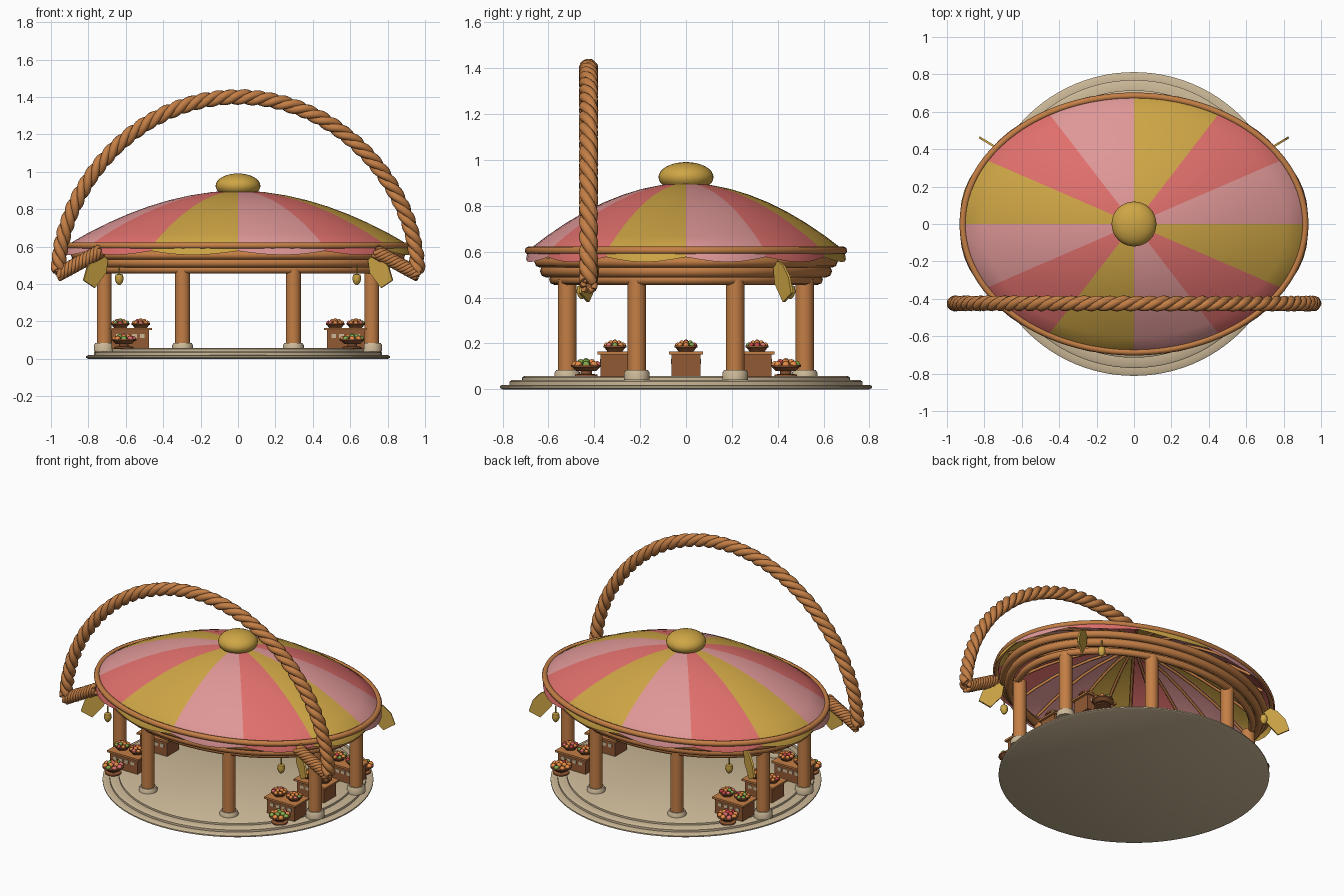
import bpy, bmesh, math, random
from mathutils import Vector, Matrix

if "Cube" in bpy.data.objects:
    bpy.data.objects.remove(bpy.data.objects["Cube"])

random.seed(4)
PI = math.pi


def mat(name, r, g, b):
    m = bpy.data.materials.new(name)
    m.diffuse_color = (r, g, b, 1)
    m.use_nodes = True
    m.node_tree.nodes["Principled BSDF"].inputs["Base Color"].default_value = m.diffuse_color
    return m


WOOD = mat("honey_wood", .55, .21, .06)
BROWN = mat("dark_wood", .29, .10, .035)
STONE = mat("pale_stone", .60, .48, .31)
GOLD = mat("gold", .62, .38, .06)
PINK = mat("pale_pink", .74, .31, .31)
CORAL = mat("coral", .74, .16, .15)
ORANGE = mat("orange_fruit", .80, .26, .06)
GREEN = mat("green_fruit", .22, .40, .07)
RED = mat("red_fruit", .60, .06, .07)


def finish(name, bm, mats, smooth=True):
    me = bpy.data.meshes.new(name)
    bmesh.ops.recalc_face_normals(bm, faces=bm.faces)
    bm.to_mesh(me)
    bm.free()
    for m in mats:
        me.materials.append(m)
    ob = bpy.data.objects.new(name, me)
    bpy.context.collection.objects.link(ob)
    if smooth:
        bpy.context.view_layer.objects.active = ob
        ob.select_set(True)
        bpy.ops.object.shade_smooth_by_angle(angle=math.radians(40))
        ob.select_set(False)
    return ob


def lathe(name, profile, m, loc=(0, 0, 0), n=32):
    """Surface of revolution from (radius, z) points, closed with end caps."""
    bm = bmesh.new()
    rings = [[bm.verts.new((loc[0] + r * math.cos(2 * PI * i / n),
                            loc[1] + r * math.sin(2 * PI * i / n), loc[2] + z))
              for i in range(n)] for r, z in profile]
    for a, b in zip(rings, rings[1:]):
        for i in range(n):
            bm.faces.new((a[i], a[(i + 1) % n], b[(i + 1) % n], b[i]))
    bm.faces.new(rings[0])
    bm.faces.new(rings[-1])
    return finish(name, bm, [m])


def tube(name, paths, radius, m, closed=False, res=2):
    """Round bars along one or more point paths, turned into a mesh."""
    cu = bpy.data.curves.new(name, 'CURVE')
    cu.dimensions = '3D'
    cu.bevel_depth = radius
    cu.bevel_resolution = res
    cu.use_fill_caps = True
    for pts in paths:
        sp = cu.splines.new('POLY')
        sp.points.add(len(pts) - 1)
        for p, q in zip(sp.points, pts):
            p.co = (*q, 1)
        sp.use_cyclic_u = closed
        sp.use_smooth = True
    cu.materials.append(m)
    ob = bpy.data.objects.new(name, cu)
    bpy.context.collection.objects.link(ob)
    bpy.context.view_layer.objects.active = ob
    ob.select_set(True)
    bpy.ops.object.convert(target='MESH')
    ob.select_set(False)


def boxes(name, items, m):
    bm = bmesh.new()
    for c, s in items:
        bmesh.ops.create_cube(bm, size=1, matrix=Matrix.Translation(c) @ Matrix.Diagonal((*s, 1)))
    return finish(name, bm, [m], False)


def ellipse(a, b, z, n=96):
    return [(a * math.cos(2 * PI * i / n), b * math.sin(2 * PI * i / n), z) for i in range(n)]


# stepped round base
lathe("stone_base", [(.80, 0), (.812, .006), (.812, .014), (.80, .02), (.77, .02), (.77, .034),
                     (.76, .04), (.715, .04), (.715, .052), (.705, .058)], STONE, n=96)

# eight columns with stone feet
for k in range(8):
    t = PI / 8 + k * PI / 4
    p = (.774 * math.cos(t), .56 * math.sin(t), 0)
    lathe("column", [(.04, .08), (.04, .48)], WOOD, p, 24)
    lathe("column_foot", [(.056, .04), (.056, .072), (.048, .085)], STONE, p, 24)

# stacked oval ring beams and the roof rim
for z, a, b, r in ((.478, .79, .575, .022), (.515, .835, .61, .027), (.555, .87, .637, .024)):
    tube("ring_beam", [ellipse(a, b, z)], r, WOOD, True)
tube("roof_rim", [ellipse(.915, .685, .605)], .018, WOOD, True)

# domed canopy of twelve coloured gores, with a scalloped hem
A, B, PER = .92, .69, 6
N = 12 * PER


def roof_pt(f, t, dz=0):
    return (A * f * math.cos(t), B * f * math.sin(t), .605 + .295 * (1 - f ** 1.9) + dz)


bm = bmesh.new()
rows = [[bm.verts.new(roof_pt(f, 2 * PI * i / N)) for i in range(N)]
        for f in (.04, .15, .28, .4, .52, .64, .76, .88, 1)]
for out, top, drop in ((.012, .59, .004), (.02, .577, .022)):
    row = []
    for i in range(N):
        t = 2 * PI * i / N
        s = abs(math.sin(6 * t))
        f = 1 + out * (.4 + .6 * s)
        row.append(bm.verts.new((A * f * math.cos(t), B * f * math.sin(t), top - drop * s)))
    rows.append(row)
for a, b in zip(rows, rows[1:]):
    for i in range(N):
        j = (i + 1) % N
        bm.faces.new((a[i], b[i], b[j], a[j])).material_index = (i // PER) % 3
finish("canopy", bm, [PINK, CORAL, GOLD])

# rafters under the canopy
tube("rafters", [[roof_pt(f, k * PI / 12, -.02) for f in (.06, .2, .35, .5, .65, .8, .95)]
                 for k in range(24)], .009, WOOD, res=1)

# roof knob
bm = bmesh.new()
bmesh.ops.create_uvsphere(bm, u_segments=32, v_segments=16, radius=1,
                          matrix=Matrix.Translation((0, 0, .925)) @ Matrix.Diagonal((.12, .12, .066, 1)))
finish("roof_knob", bm, [GOLD])


# twisted rope: strands wound round a path lying in an upright plane
def rope(name, path, turns, strands, offset, radius):
    out = []
    n = len(path) - 1
    for s in range(strands):
        pts = []
        for i, p in enumerate(path):
            d = (path[min(i + 1, n)] - path[max(i - 1, 0)]).normalized()
            side = d.cross(Vector((0, 1, 0))).normalized()
            a = 2 * PI * (turns * i / n + s / strands)
            pts.append(p + offset * (math.cos(a) * side + math.sin(a) * Vector((0, 1, 0))))
        out.append(pts)
    tube(name, out, radius, WOOD)


HY = -.425
arch = []
for i in range(241):
    t = PI * i / 240
    arch.append(Vector((.96 * math.cos(t), HY, .47 + .93 * math.sin(t) ** 1.1)))
rope("handle", arch, 14, 3, .02, .0225)
for s in (-1, 1):
    a, b = Vector((s * .965, HY, .45)), Vector((s * .735, HY, .575))
    rope("handle_tie", [a.lerp(b, i / 40) for i in range(41)], 2, 6, .026, .0135)

# four hanging leaves at the corners
LEAF = ((.70, .53), (.73, .56), (.77, .54), (.81, .49), (.83, .42), (.77, .38), (.71, .46))
for sx in (-1, 1):
    for sy in (-1, 1):
        bm = bmesh.new()
        f = bm.faces.new([bm.verts.new((sx * x, sy * (.38 + (x - .70) * .6), z)) for x, z in LEAF])
        ext = bmesh.ops.extrude_face_region(bm, geom=[f])
        bmesh.ops.translate(bm, verts=[v for v in ext['geom'] if isinstance(v, bmesh.types.BMVert)],
                            vec=(-sx * .006, sy * .01, 0))
        finish("corner_leaf", bm, [GOLD], False)
        # small lantern under the beams
        lathe("lantern", [(.004, .50), (.004, .455), (.02, .45), (.024, .425), (.016, .405), (.006, .395)],
              GOLD, (sx * .635, sy * .455, 0), 10)


# fruit basket: tray with a mound of fruit
def basket(x, y, z, r):
    lathe("basket", [(r * .65, z), (r * .9, z + .016), (r, z + .018), (r, z + .026), (r * .8, z + .026)],
          BROWN, (x, y, 0), 16)
    bm = bmesh.new()
    spots = [(0, 0, .04)] + [(r * .36 * math.cos(k * PI / 2), r * .36 * math.sin(k * PI / 2), .036)
                             for k in range(4)]
    spots += [(r * .72 * math.cos(k * PI / 4), r * .72 * math.sin(k * PI / 4), .027) for k in range(8)]
    for dx, dy, dz in spots:
        old = set(bm.faces)
        bmesh.ops.create_icosphere(bm, subdivisions=2, radius=r * .25,
                                   matrix=Matrix.Translation((x + dx, y + dy, z + dz)))
        c = random.choice((0, 0, 0, 1, 2, 3))
        for f in bm.faces:
            if f not in old:
                f.material_index = c
    finish("fruit", bm, [ORANGE, GREEN, RED, CORAL])


# three market stalls on each side
bodies, tops, tiles = [], [], []
for sx in (-1, 1):
    for y in (-.31, 0, .31):
        x = sx * .575
        bodies.append(((x, y, .104), (.20, .125, .1)))
        tops.append(((x, y, .159), (.23, .15, .012)))
        for sy in (-1, 1):
            tiles += [((x + k * .042, y + sy * .064, .122), (.026, .004, .022)) for k in (-1.5, -.5, .5, 1.5)]
        basket(sx * .63, y, .165, .05)
        basket(sx * .52, y, .165, .05)
    for y in (-.435, .435):
        basket(sx * .61, y, .08, .066)
        lathe("basket_stand", [(.05, .056), (.05, .064), (.025, .068), (.025, .082)], BROWN, (sx * .61, y, 0), 16)
boxes("stall_body", bodies, BROWN)
boxes("stall_top", tops, WOOD)
boxes("stall_tile", tiles, STONE)
